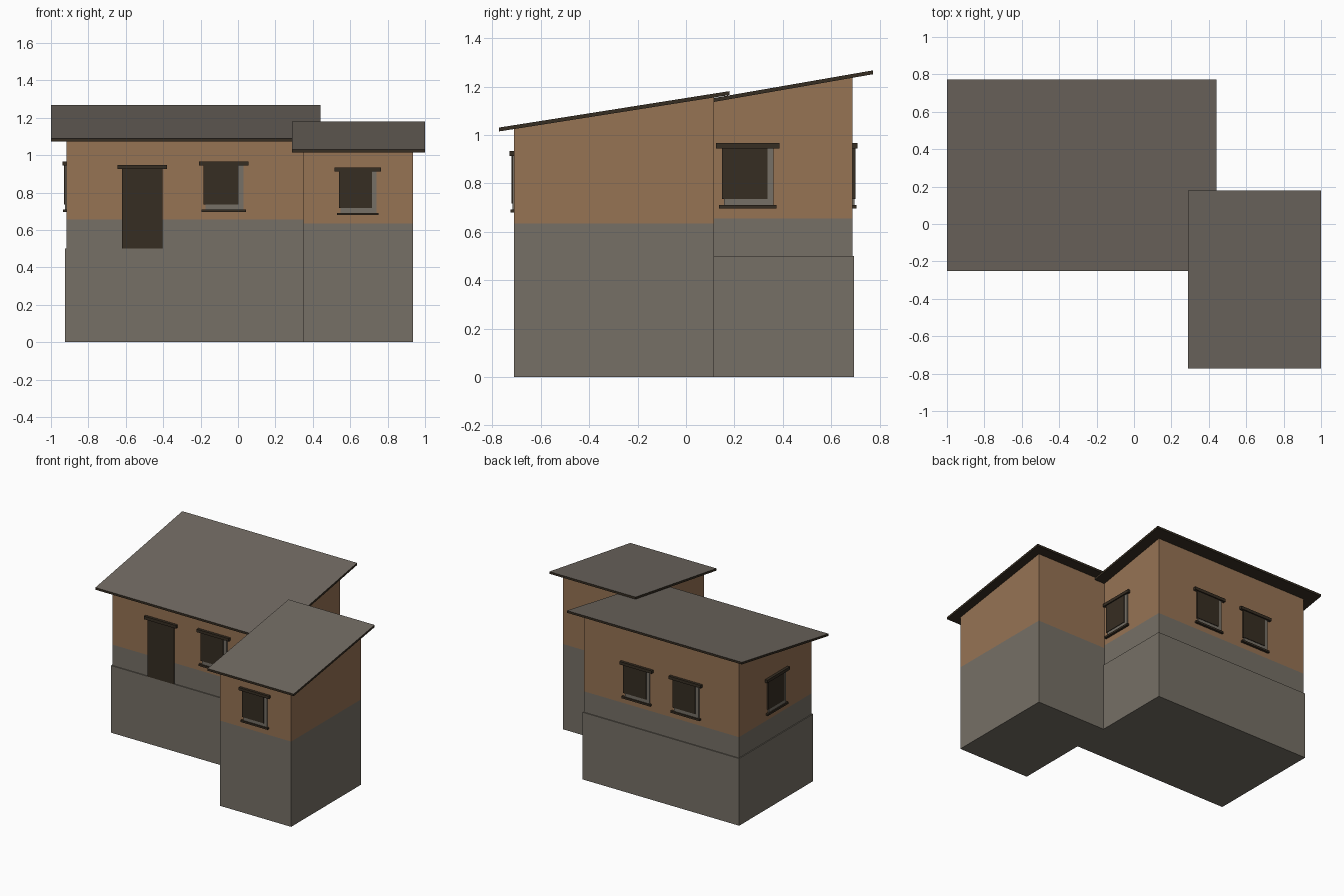
import bpy, bmesh, math
from mathutils import Matrix, Vector

cube = bpy.data.objects.get("Cube")
if cube:
    bpy.data.objects.remove(cube, do_unlink=True)


def material(name, rgb):
    def linear(c):
        c /= 255
        return c / 12.92 if c <= 0.04045 else ((c + 0.055) / 1.055) ** 2.4
    colour = [linear(c) for c in rgb] + [1]
    m = bpy.data.materials.new(name)
    m.use_nodes = True
    m.diffuse_color = colour
    m.node_tree.nodes["Principled BSDF"].inputs["Base Color"].default_value = colour
    return m


PLASTER = material("clay plaster", (150, 115, 84))
STONE = material("grey stone", (118, 112, 102))
ROOF = material("roof grey", (112, 105, 97))
TIMBER = material("dark timber", (54, 45, 34))


def finish(name, bm, mats):
    bmesh.ops.recalc_face_normals(bm, faces=bm.faces[:])
    mesh = bpy.data.meshes.new(name)
    bm.to_mesh(mesh)
    bm.free()
    for m in mats:
        mesh.materials.append(m)
    obj = bpy.data.objects.new(name, mesh)
    bpy.context.collection.objects.link(obj)
    return obj


def box_mesh(lo, hi):
    bm = bmesh.new()
    lo, hi = Vector(lo), Vector(hi)
    size, mid = hi - lo, (lo + hi) / 2
    bmesh.ops.create_cube(bm, size=1, matrix=Matrix.Translation(mid) @ Matrix.Diagonal((*size, 1)))
    return bm


def box(name, lo, hi, mat):
    return finish(name, box_mesh(lo, hi), [mat])


def walls(name, x0, x1, y0, y1, z0, band, roof_z):
    """Block with a sloping top, stone below the band and plaster above it."""
    bm = box_mesh((x0, y0, z0), (x1, y1, 1))
    for v in bm.verts:
        if v.co.z > 0.9:
            v.co.z = roof_z(v.co.y)
    bmesh.ops.bisect_plane(bm, geom=bm.verts[:] + bm.edges[:] + bm.faces[:],
                           plane_co=(0, 0, band), plane_no=(0, 0, 1))
    for f in bm.faces:
        f.material_index = int(f.calc_center_median().z < band)
    return finish(name, bm, [PLASTER, STONE])


def roof(name, x0, x1, y0, y1, roof_z):
    """Sloping slab, grey on top with timber edges and underside."""
    bm = box_mesh((x0, y0, 0), (x1, y1, 0.016))
    for v in bm.verts:
        v.co.z += roof_z(v.co.y)
    bm.normal_update()
    for f in bm.faces:
        f.material_index = int(f.normal.z < 0.5)
    return finish(name, bm, [ROOF, TIMBER])


def place(objs, x, y, z, turn, scale=1):
    for o in objs:
        o.location = (x, y, z)
        o.rotation_euler.z = math.radians(turn)
        o.scale = (scale,) * 3


def window(name, x, y, z, turn, scale=1):
    """Window facing -y before turning, origin at the middle of the sill top."""
    w, h, strip = 0.107, 0.235, 0.026
    place([
        box(name + "_frame", (-w + 0.01, -0.008, 0), (w, 0.01, h), STONE),
        box(name + "_pane", (-w, -0.012, strip), (w - strip, 0.01, h), TIMBER),
        box(name + "_lintel", (-w - 0.025, -0.02, h), (w + 0.025, 0.01, h + 0.022), TIMBER),
        box(name + "_sill", (-w - 0.012, -0.017, -0.014), (w + 0.012, 0.01, 0), TIMBER),
    ], x, y, z, turn, scale)


# Roof undersides as heights along y
def main_slope(y):
    return 1.073 + 0.174 * (y + 0.25)


def wing_slope(y):
    return 1.015 + 0.158 * (y + 0.77)


# Main block on a slightly wider plinth
box("main_plinth", (-0.925, -0.175, 0), (0.365, 0.695, 0.5), STONE)
walls("main_walls", -0.918, 0.358, -0.168, 0.688, 0.49, 0.655, main_slope)
roof("main_roof", -1, 0.44, -0.25, 0.773, main_slope)

# Front wing
walls("wing_walls", 0.35, 0.935, -0.71, 0.115, 0, 0.635, wing_slope)
roof("wing_roof", 0.29, 1, -0.773, 0.18, wing_slope)

# Door
place([
    box("door", (-0.108, -0.01, 0), (0.108, 0.01, 0.425), TIMBER),
    box("door_lintel", (-0.132, -0.02, 0.425), (0.132, 0.01, 0.448), TIMBER),
], -0.512, -0.168, 0.5, 0)

# Windows
window("front_window", -0.077, -0.168, 0.71, 0)
window("wing_window", 0.64, -0.71, 0.692, 0, 0.94)
window("left_window", 0.358, 0.255, 0.71, 90)
window("right_window", -0.918, 0.25, 0.71, 270)
for side, x in (("left", -0.08), ("right", -0.485)):
    window("back_window_" + side, x, 0.688, 0.71, 180)
